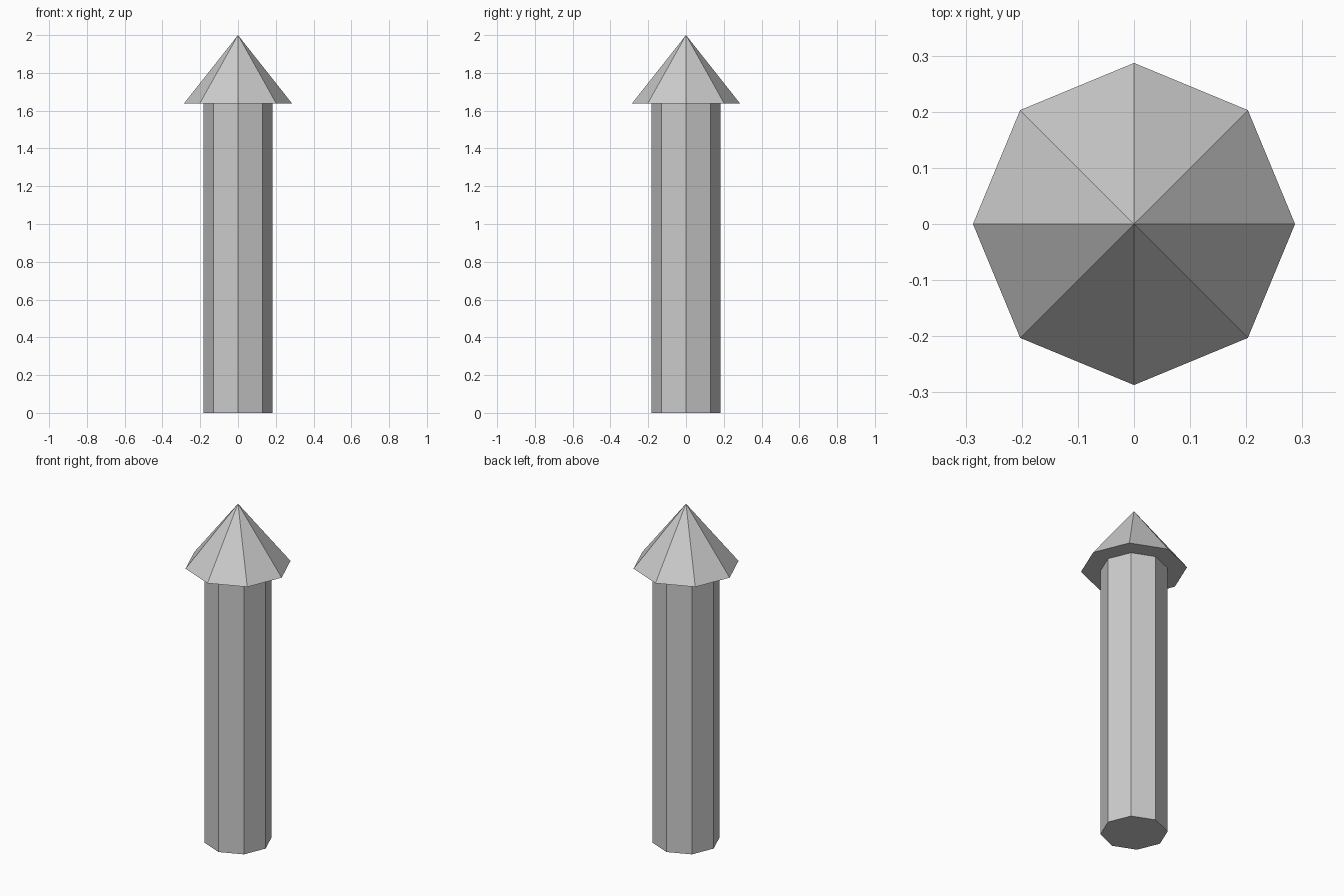
import bpy, bmesh
from math import sin, cos, pi

if "Cube" in bpy.data.objects:
    bpy.data.objects.remove(bpy.data.objects["Cube"])

SIDES = 8
SHAFT_R, HEAD_R = 0.182, 0.287
HEAD_Z, TIP_Z = 1.637, 2.0

bm = bmesh.new()


def ring(radius, z):
    return [bm.verts.new((radius * cos(2 * pi * i / SIDES),
                          radius * sin(2 * pi * i / SIDES), z))
            for i in range(SIDES)]


def bridge(lower, upper):
    for i in range(SIDES):
        j = (i + 1) % SIDES
        bm.faces.new((lower[i], lower[j], upper[j], upper[i]))


# Octagonal shaft with a closed bottom
foot = ring(SHAFT_R, 0)
neck = ring(SHAFT_R, HEAD_Z)
bm.faces.new(foot[::-1])
bridge(foot, neck)

# Flat overhang under the head
brim = ring(HEAD_R, HEAD_Z)
bridge(neck, brim)

# Eight-sided pointed head
tip = bm.verts.new((0, 0, TIP_Z))
for i in range(SIDES):
    bm.faces.new((brim[i], brim[(i + 1) % SIDES], tip))

bmesh.ops.recalc_face_normals(bm, faces=bm.faces[:])
mesh = bpy.data.meshes.new("pointed_post")
bm.to_mesh(mesh)
bm.free()
bpy.context.collection.objects.link(bpy.data.objects.new("pointed_post", mesh))
